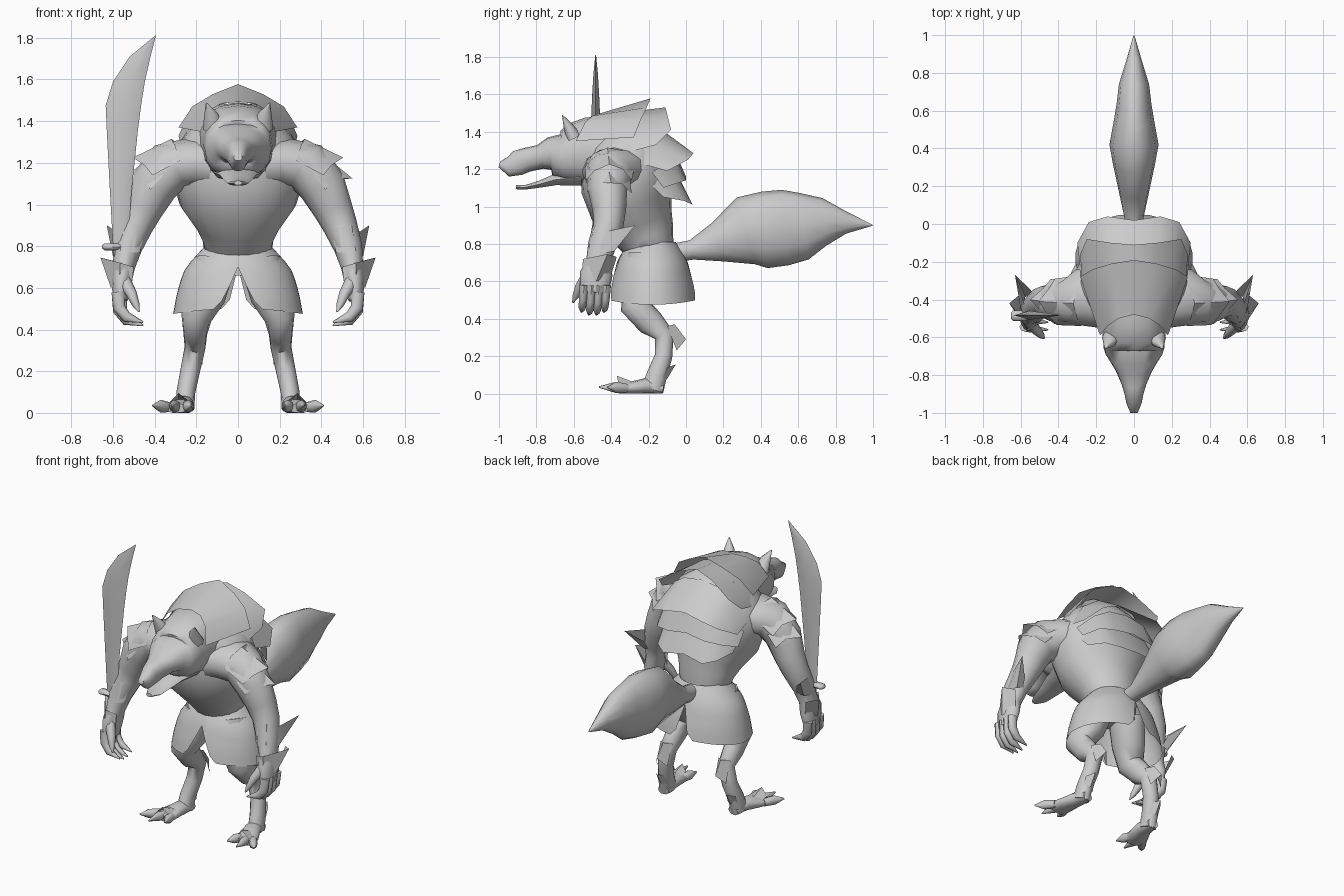
import bpy, bmesh, math
from mathutils import Vector

GREY = bpy.data.materials.new("fur_grey")
GREY.diffuse_color = (0.6, 0.6, 0.6, 1)


def finish(name, bm, mirror=False, angle=55):
    bmesh.ops.recalc_face_normals(bm, faces=bm.faces)
    me = bpy.data.meshes.new(name)
    bm.to_mesh(me)
    bm.free()
    me.materials.append(GREY)
    ob = bpy.data.objects.new(name, me)
    bpy.context.collection.objects.link(ob)
    bpy.ops.object.select_all(action='DESELECT')
    ob.select_set(True)
    bpy.context.view_layer.objects.active = ob
    bpy.ops.object.shade_smooth_by_angle(angle=math.radians(angle))
    if mirror:
        ob.modifiers.new("mirror", 'MIRROR').use_mirror_merge = False
    return ob


def tube(name, pts, ref=(0, 1, 0), sides=12, mirror=False, power=1.0):
    """Loft of ellipses along a path; each point is x, y, z, radius a, radius b.
    A power below 1 makes the sections boxier."""
    bm = bmesh.new()
    c = [Vector(p[:3]) for p in pts]
    rings = []
    for i, p in enumerate(pts):
        t = (c[min(i + 1, len(c) - 1)] - c[max(i - 1, 0)]).normalized()
        a = Vector(ref).cross(t).normalized()
        b = t.cross(a)
        ring = []
        for k in range(sides):
            w = 2 * math.pi * k / sides
            u, v = (math.copysign(abs(f) ** power, f) for f in (math.cos(w), math.sin(w)))
            q = c[i] + a * p[3] * u + b * p[4] * v
            q.z = max(q.z, 0)
            ring.append(bm.verts.new(q))
        rings.append(ring)
    for r, s in zip(rings, rings[1:]):
        for k in range(sides):
            j = (k + 1) % sides
            bm.faces.new((r[k], r[j], s[j], s[k]))
    bm.faces.new(rings[0])
    bm.faces.new(rings[-1])
    return finish(name, bm, mirror)


def along_y(name, secs, sides=14, **kw):
    """Loft along y; each section is y, top z, bottom z, half width."""
    return tube(name, [(0, y, (t + b) / 2, w, (t - b) / 2) for y, t, b, w in secs],
                ref=(0, 0, 1), sides=sides, **kw)


def sheet(name, rows, mirror=False, angle=55):
    """Thin open surface spanned between rows of points."""
    bm = bmesh.new()
    g = [[bm.verts.new(p) for p in row] for row in rows]
    for r, s in zip(g, g[1:]):
        for k in range(len(r) - 1):
            bm.faces.new((r[k], r[k + 1], s[k + 1], s[k]))
    return finish(name, bm, mirror, angle)


def both(half):
    """Completes a centre-to-edge row on the other side."""
    return [(-x, y, z) for x, y, z in half[:0:-1]] + half


# torso: z, y centre, half width, half depth
tube("torso", [(0, y, z, rx, ry) for z, y, rx, ry in (
    (.66, -.18, .13, .11), (.77, -.18, .14, .115), (.79, -.19, .165, .135), (.83, -.21, .17, .155),
    (.9, -.24, .205, .18), (1.0, -.29, .28, .225), (1.1, -.31, .31, .25), (1.2, -.315, .32, .25),
    (1.3, -.31, .28, .225), (1.38, -.30, .22, .19), (1.46, -.30, .10, .1))], sides=20)

# head and neck, lower jaw
along_y("head", [(-.25, 1.49, 1.1, .22), (-.45, 1.485, 1.1, .19), (-.53, 1.475, 1.11, .17),
                 (-.60, 1.445, 1.12, .165), (-.66, 1.405, 1.13, .16), (-.69, 1.39, 1.16, .15),
                 (-.73, 1.37, 1.195, .125), (-.78, 1.33, 1.20, .095), (-.85, 1.315, 1.185, .065),
                 (-.90, 1.30, 1.165, .05), (-.95, 1.265, 1.16, .04), (-.998, 1.24, 1.21, .02)],
        sides=16, power=.85)
along_y("lower_jaw", [(-.56, 1.2, 1.11, .12), (-.70, 1.175, 1.112, .09), (-.78, 1.14, 1.10, .068),
                      (-.86, 1.115, 1.09, .05), (-.91, 1.115, 1.092, .02)], sides=10)
tube("ear", [(.12, -.60, 1.37, .05, .04), (.13, -.63, 1.43, .034, .026),
             (.152, -.66, 1.487, .003, .003)], sides=8, mirror=True)

# layered mane plates, each from the front row to the back row
MANE = [
    ([(0, -.48, 1.492), (.08, -.50, 1.485), (.14, -.54, 1.45), (.18, -.59, 1.35)],
     [(0, -.19, 1.578), (.12, -.21, 1.53), (.22, -.24, 1.47), (.285, -.28, 1.37)]),
    ([(0, -.35, 1.50), (.12, -.35, 1.47), (.22, -.36, 1.38), (.27, -.38, 1.27)],
     [(0, -.11, 1.53), (.12, -.10, 1.49), (.25, -.08, 1.41), (.285, -.16, 1.33)]),
    ([(0, -.17, 1.44), (.13, -.17, 1.42), (.22, -.20, 1.36), (.28, -.28, 1.24)],
     [(0, .02, 1.30), (.14, .04, 1.285), (.24, .01, 1.25), (.30, -.10, 1.19)]),
    ([(0, -.07, 1.32), (.13, -.07, 1.30), (.22, -.10, 1.25), (.29, -.18, 1.18)],
     [(0, 0, 1.16), (.13, .0, 1.14), (.23, -.03, 1.13), (.29, -.12, 1.10)]),
    ([(0, -.06, 1.20), (.13, -.06, 1.19), (.21, -.1, 1.17), (.26, -.19, 1.12)],
     [(0, .02, 1.03), (.14, .035, 1.01), (.21, -.01, 1.03), (.25, -.12, 1.05)]),
]
for i, (front, back) in enumerate(MANE):
    sheet(f"mane_plate_{i + 1}", [both(front), both(back)])

# arms with hands
tube("arm", [(.16, -.37, 1.19, .13, .19), (.25, -.385, 1.195, .12, .165), (.33, -.41, 1.18, .125, .125),
             (.405, -.42, 1.09, .115, .105), (.455, -.41, .98, .095, .09), (.49, -.415, .90, .083, .08),
             (.53, -.45, .79, .068, .075), (.548, -.47, .7, .053, .065), (.558, -.48, .64, .05, .088),
             (.565, -.49, .54, .035, .075)],
     mirror=True)
for i, y in enumerate((-.55, -.51, -.47, -.43)):
    dz = .015 if i in (0, 3) else 0
    tube(f"finger_{i + 1}", [(.575, y + .005, .58, .032, .024), (.57, y, .49 + dz, .03, .022),
                             (.535, y - .005, .445 + dz, .026, .02), (.455, y - .01, .42 + dz, .004, .004)],
         sides=8, mirror=True)
tube("thumb", [(.545, -.53, .63, .033, .03), (.51, -.57, .57, .026, .024), (.49, -.59, .52, .018, .018),
               (.475, -.605, .485, .004, .004)], sides=8, mirror=True)

# fur pads on the shoulders and cuffs on the forearms
sheet("shoulder_pad_upper", [
    [(.28, -.54, 1.21), (.30, -.50, 1.28), (.32, -.42, 1.315), (.30, -.34, 1.30), (.28, -.27, 1.24)],
    [(.41, -.535, 1.14), (.45, -.49, 1.19), (.505, -.41, 1.225), (.45, -.34, 1.20), (.42, -.29, 1.14)]], True)
sheet("shoulder_pad_lower", [
    [(.36, -.53, 1.14), (.40, -.49, 1.20), (.42, -.42, 1.23), (.40, -.35, 1.20), (.36, -.30, 1.15)],
    [(.42, -.53, 1.07), (.46, -.50, 1.125), (.55, -.40, 1.125), (.48, -.34, 1.12), (.44, -.29, 1.07)]], True)
sheet("elbow_cuff", [
    [(.47, -.49, .77), (.505, -.525, .77), (.565, -.52, .78), (.60, -.45, .75), (.575, -.385, .76), (.53, -.375, .77)],
    [(.445, -.475, .89), (.485, -.50, .905), (.545, -.485, .90), (.585, -.41, .87), (.63, -.27, .90),
     (.55, -.345, .83)]], True)
sheet("wrist_cuff", [
    [(.51, -.53, .61), (.57, -.56, .62), (.61, -.48, .60), (.57, -.405, .62)],
    [(.50, -.53, .70), (.565, -.55, .72), (.66, -.42, .745), (.60, -.37, .73)]], True)

# legs with feet
tube("leg", [(.11, -.2, .72, .10, .12), (.155, -.235, .56, .095, .105), (.20, -.265, .46, .075, .085),
             (.205, -.19, .38, .057, .073), (.207, -.115, .31, .05, .053), (.23, -.12, .2, .047, .047),
             (.25, -.155, .1, .045, .055), (.255, -.18, .02, .045, .06)], mirror=True)
tube("foot", [(.25, -.125, .025, .035, .03), (.26, -.22, .04, .05, .042), (.285, -.31, .028, .068, .032),
              (.295, -.36, .022, .06, .022)], ref=(0, 0, 1), mirror=True)
for i, (x0, x1, y1) in enumerate(((.25, .225, -.43), (.295, .315, -.465), (.335, .41, -.42))):
    tube(f"toe_{i + 1}", [(x0, -.32, .028, .025, .025), ((x0 + x1) / 2, -.375, .033, .025, .03),
                          (x1, y1, .035, .004, .004)], ref=(0, 0, 1), sides=8, mirror=True)
sheet("hock_tuft", [[(.165, -.10, .36), (.207, -.06, .37), (.25, -.10, .36)],
                    [(.17, -.05, .23), (.21, 0, .29), (.25, -.05, .23)]], True)
sheet("heel_tuft", [[(.21, -.13, .07), (.25, -.10, .08), (.285, -.13, .07)],
                    [(.215, -.10, .14), (.25, -.055, .155), (.285, -.10, .14)]], True)
sheet("foot_tuft", [[(.24, -.28, .06), (.285, -.29, .065), (.33, -.28, .05)],
                    [(.25, -.36, .05), (.285, -.37, .095), (.33, -.36, .05)]], True)

# skirt: flared shell whose hem rises into a slit at front and back
PROFILE = [(.81, .15, .125), (.75, .205, .165), (.70, .25, .19), (.66, .268, .20), (.57, .294, .225),
           (.47, .312, .24)]


def skirt_radii(z):
    for (z0, a0, b0), (z1, a1, b1) in zip(PROFILE, PROFILE[1:]):
        if z >= z1 - 1e-6:
            f = (z0 - z) / (z0 - z1)
            return a0 + f * (a1 - a0), b0 + f * (b1 - b0)
    return PROFILE[-1][1:]


columns = []
for k in range(49):
    w = 2 * math.pi * k / 48
    x = abs(.3 * math.cos(w))
    front = math.sin(w) < 0
    slit = .70 - x * (2.1 if front else 4.0)
    hem = max(.475 + .025 * math.sin(w) ** 2, slit)
    col = []
    for r in range(9):
        z = .81 + (hem - .81) * r / 8
        rx, ry = skirt_radii(z)
        col.append((rx * math.cos(w), -.18 + ry * math.sin(w), z))
    columns.append(col)
sheet("skirt", columns)

# bushy tail
along_y("tail", [(-.08, .80, .70, .05), (.03, .82, .715, .05), (.17, .915, .70, .08), (.32, 1.055, .685, .112),
                 (.42, 1.08, .67, .13), (.53, 1.09, .685, .11), (.63, 1.075, .715, .093),
                 (.74, 1.045, .79, .08), (.86, .97, .855, .043), (.997, .903, .897, .003)], sides=12)

# curved sword: z, back edge x, cutting edge x, half thickness
BLADE = [(.68, -.585, -.545, .012), (.80, -.60, -.53, .016), (1.07, -.615, -.51, .02), (1.36, -.63, -.48, .024),
         (1.475, -.635, -.465, .024), (1.59, -.60, -.447, .019), (1.71, -.52, -.42, .012), (1.81, -.398, -.394, .002)]
sheet("sword_blade", [[(a, -.483, z), ((a + b) / 2, -.483 - t, z), (b, -.483, z),
                       ((a + b) / 2, -.483 + t, z), (a, -.483, z)] for z, a, b, t in BLADE], angle=45)
tube("sword_guard", [(-.652, -.485, .797, .008, .015), (-.64, -.485, .797, .017, .028),
                     (-.56, -.485, .797, .017, .028), (-.545, -.485, .797, .008, .015)], sides=8)
tube("sword_grip", [(-.565, -.485, .8, .018, .018), (-.55, -.49, .5, .018, .018)], sides=8)
